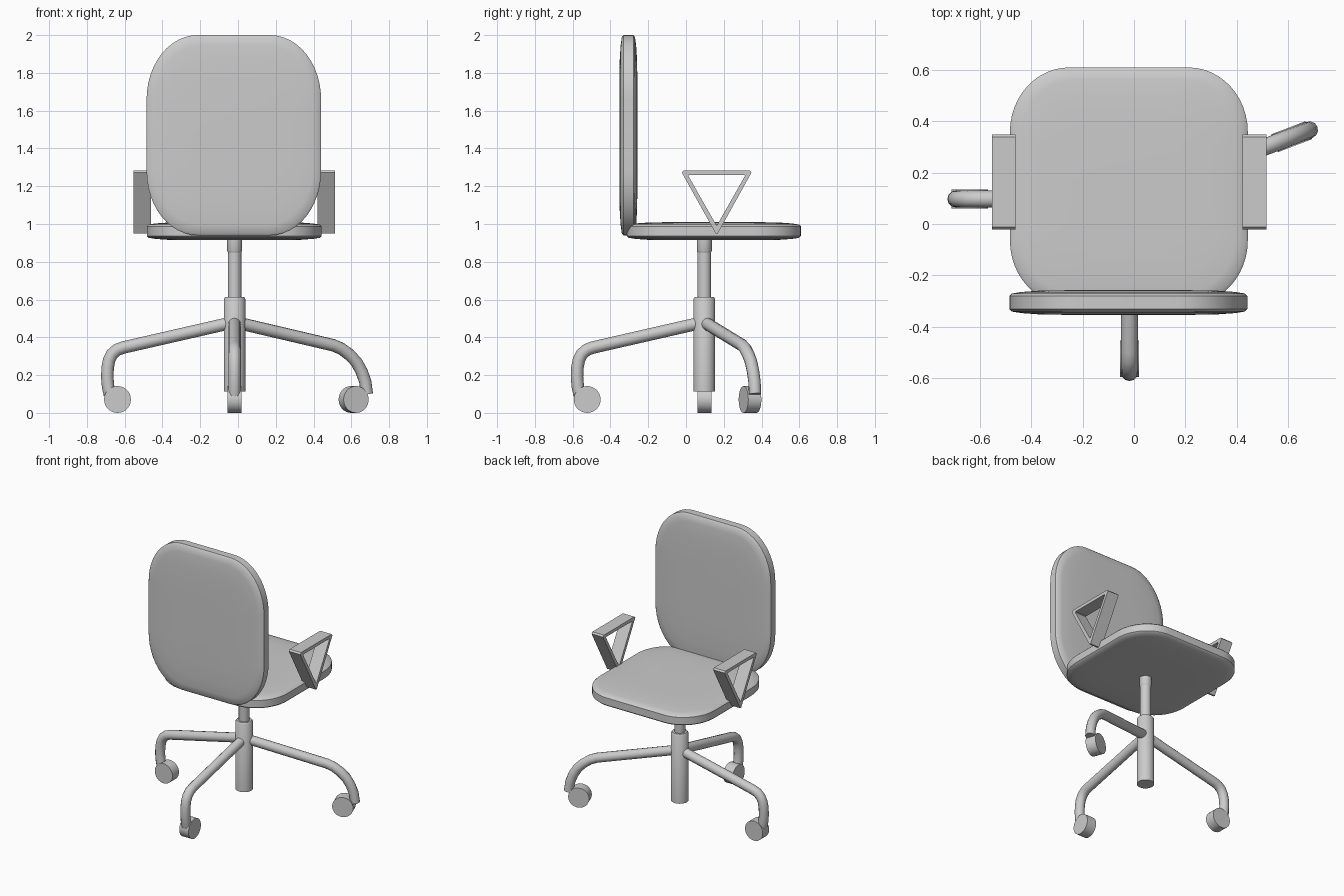
import bpy, bmesh
from math import cos, sin, pi, radians
from mathutils import Vector, Matrix

if "Cube" in bpy.data.objects:
    bpy.data.objects.remove(bpy.data.objects["Cube"])

CX, CY = -0.018, 0.097   # column axis


def finish(name, bm, angle=35):
    bmesh.ops.recalc_face_normals(bm, faces=bm.faces)
    me = bpy.data.meshes.new(name)
    bm.to_mesh(me)
    bm.free()
    ob = bpy.data.objects.new(name, me)
    bpy.context.collection.objects.link(ob)
    bpy.ops.object.select_all(action='DESELECT')
    bpy.context.view_layer.objects.active = ob
    ob.select_set(True)
    bpy.ops.object.shade_smooth_by_angle(angle=radians(angle))
    return ob


def skin(bm, rings):
    """Bridge equal-length rings of points and cap both ends."""
    vs = [[bm.verts.new(p) for p in r] for r in rings]
    n = len(vs[0])
    for a, b in zip(vs, vs[1:]):
        for i in range(n):
            j = (i + 1) % n
            bm.faces.new((a[i], a[j], b[j], b[i]))
    bm.faces.new(vs[0])
    bm.faces.new(vs[-1])


def cushion(name, hx, hy, rx, ry, matrix):
    """Domed pad with elliptical corners, flat in local xy."""
    outline = []
    for k, (sx, sy) in enumerate(((1, 1), (-1, 1), (-1, -1), (1, -1))):
        for i in range(13):
            a = (k + i / 12) * pi / 2
            outline.append((sx * (hx - rx) + rx * cos(a), sy * (hy - ry) + ry * sin(a)))
    half = [(0.5, .048), (0.75, .046), (0.9, .041), (0.98, .035), (1.0, .026)]
    prof = half + [(s, -h) for s, h in reversed(half)]
    bm = bmesh.new()
    skin(bm, [[matrix @ Vector((x * s, y * s, h)) for x, y in outline] for s, h in prof])
    return finish(name, bm)


# seat and backrest
cushion("seat", 0.462, 0.461, 0.23, 0.25, Matrix.Translation((-0.02, 0.147, 0.962)))
cushion("backrest", 0.462, 0.53, 0.27, 0.34,
        Matrix.Translation((-0.022, -0.305, 1.47)) @ Matrix.Rotation(pi / 2, 4, 'X'))


# turned column parts
def lathe(name, prof, n=32):
    bm = bmesh.new()
    skin(bm, [[(CX + r * cos(2 * pi * i / n), CY + r * sin(2 * pi * i / n), z)
               for i in range(n)] for r, z in prof])
    finish(name, bm)


lathe("column_sleeve", [(.057, .114), (.057, .603), (.05, .614)])
lathe("gas_lift", [(.036, .60), (.036, .855)])
lathe("seat_collar", [(.036, .85), (.04, .858), (.04, .925)])


# legs with casters: distance from column and height along each tube
short = [(.03, .474), (.59, .346), (.622, .334), (.648, .312), (.664, .28),
         (.672, .24), (.674, .19), (.67, .14), (.66, .095)]
long = [(.03, .474), (.56, .358), (.605, .34), (.65, .309), (.69, .27),
        (.72, .22), (.741, .165), (.75, .10)]


def leg(tag, deg, path, wheel_d):
    a = radians(deg)
    u = Vector((cos(a), sin(a), 0))
    base = Vector((CX, CY, 0))
    cu = bpy.data.curves.new(tag + "_leg", 'CURVE')
    cu.dimensions = '3D'
    cu.bevel_depth = 0.033
    cu.bevel_resolution = 4
    cu.use_fill_caps = True
    sp = cu.splines.new('POLY')
    sp.points.add(len(path) - 1)
    for p, (d, z) in zip(sp.points, path):
        p.co = (*(base + u * d + Vector((0, 0, z))), 1)
    sp.use_smooth = True
    bpy.context.collection.objects.link(bpy.data.objects.new(tag + "_leg", cu))

    bm = bmesh.new()
    bmesh.ops.create_cone(bm, cap_ends=True, segments=32, radius1=.071, radius2=.071, depth=.074,
                          matrix=Matrix.Translation(base + u * wheel_d + Vector((0, 0, .073)))
                          @ Matrix.Rotation(a, 4, 'Z') @ Matrix.Rotation(pi / 2, 4, 'X'))
    bmesh.ops.translate(bm, verts=bm.verts, vec=(0, 0, -.002))
    finish(tag + "_caster", bm)


leg("left", 180, short, .62)
leg("front", 270, short, .62)
leg("right", 21, long, .675)

# triangular armrests: outer and inner outlines in the yz plane
outer = [(-.022, 1.272), (-.012, 1.283), (.337, 1.283), (.347, 1.272), (.168, .95), (.157, .95)]
inner = [(.012, 1.256), (.016, 1.26), (.309, 1.26), (.313, 1.256), (.165, .995), (.160, .995)]
for tag, x0, x1 in (("left", -.552, -.46), ("right", .422, .514)):
    bm = bmesh.new()
    loops = [[bm.verts.new((x, y, z)) for y, z in o]
             for o, x in ((outer, x0), (outer, x1), (inner, x1), (inner, x0))]
    for k in range(4):
        p, q = loops[k], loops[(k + 1) % 4]
        for i in range(6):
            j = (i + 1) % 6
            bm.faces.new((p[i], p[j], q[j], q[i]))
    finish(tag + "_armrest", bm)
